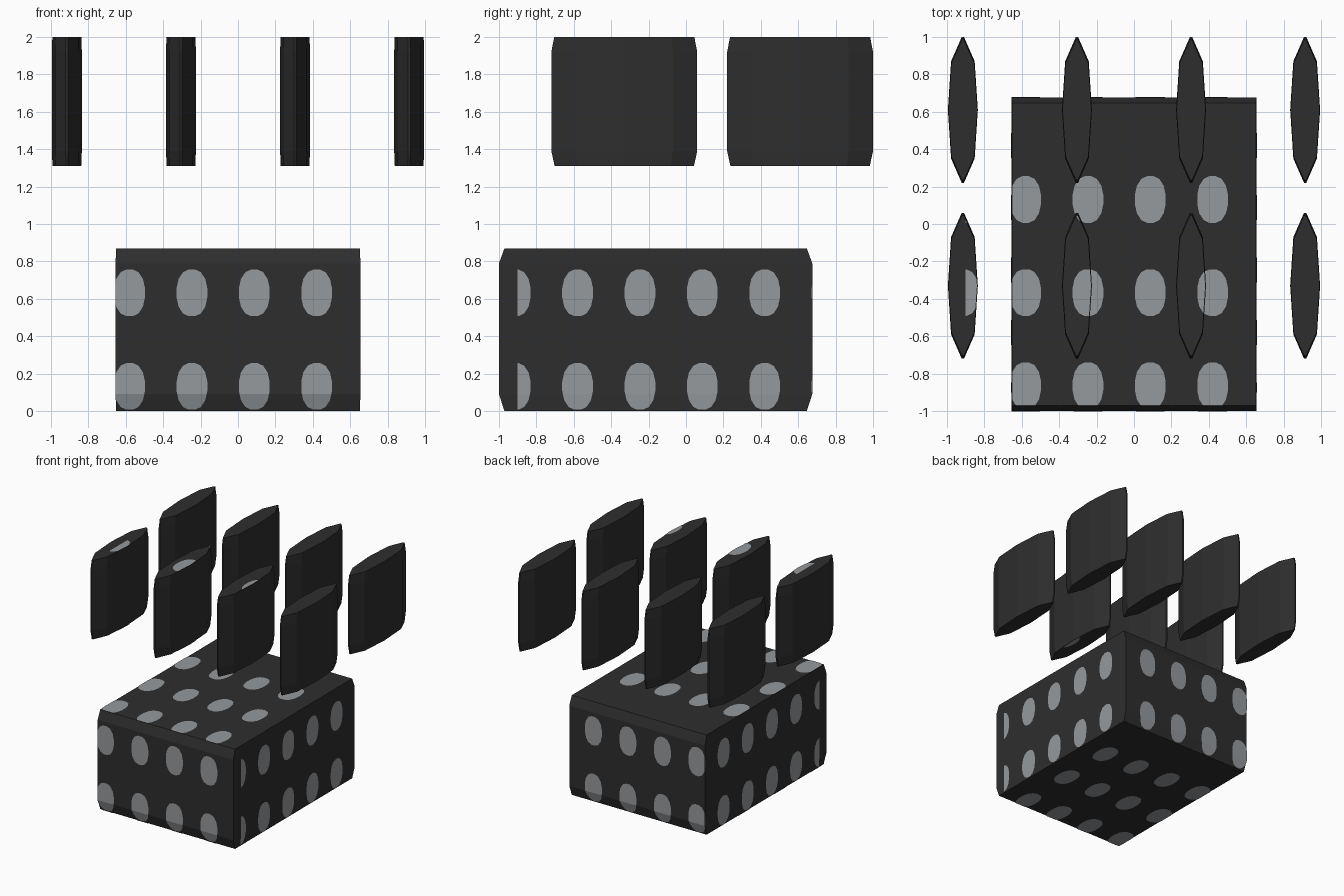
import bpy, bmesh, math
from mathutils import Vector

if "Cube" in bpy.data.objects:
    bpy.data.objects.remove(bpy.data.objects["Cube"])


def material(name, rgb):
    m = bpy.data.materials.new(name)
    m.diffuse_color = (*rgb, 1)
    m.use_nodes = True
    m.node_tree.nodes["Principled BSDF"].inputs["Base Color"].default_value = m.diffuse_color
    return m


dark = material("charcoal", (0.027, 0.027, 0.027))
grey = material("pale_grey", (0.30, 0.32, 0.335))


def finish(name, bm, mat):
    me = bpy.data.meshes.new(name)
    bm.to_mesh(me)
    me.materials.append(mat)
    ob = bpy.data.objects.new(name, me)
    bpy.context.collection.objects.link(ob)
    return ob


def prism(name, outline, centre, rings):
    """Stack scaled copies of a plan outline; rings are (z, x scale, y scale)."""
    bm = bmesh.new()
    loops = [[bm.verts.new((centre[0] + x * sx, centre[1] + y * sy, z)) for x, y in outline]
             for z, sx, sy in rings]
    n = len(outline)
    for a, b in zip(loops, loops[1:]):
        for i in range(n):
            j = (i + 1) % n
            bm.faces.new((a[i], a[j], b[j], b[i]))
    bm.faces.new(loops[-1])
    bm.faces.new(loops[0][::-1])
    bmesh.ops.recalc_face_normals(bm, faces=bm.faces)
    ob = finish(name, bm, dark)
    bm.free()
    return ob


# Chamfered body block
box = [(-0.655, -0.8375), (0.655, -0.8375), (0.655, 0.8375), (-0.655, 0.8375)]
body = prism("body", box, (0, -0.1625),
             [(0, 0.994, 0.965), (0.09, 1, 1), (0.79, 1, 1), (0.87, 0.994, 0.965)])

# Eight upright lens-shaped blades above the body
lens = [(0.006, -0.39), (0.063, -0.26), (0.08, 0), (0.063, 0.26), (0.006, 0.39)]
lens += [(-x, y) for x, y in reversed(lens)]
blades = []
for y in (-0.33, 0.61):
    for x in (-0.915, -0.305, 0.305, 0.915):
        blades.append(prism("blade", lens, (x, y),
                            [(1.31, 0.96, 0.955), (1.39, 1, 1), (1.92, 1, 1), (2.0, 0.97, 0.96)]))

# Rounded spot outline
spot = []
for k in range(16):
    a = math.tau * (k + 0.5) / 16
    spot.append((max(-0.082, min(0.082, 0.086 * math.cos(a))),
                 max(-0.125, min(0.125, 0.133 * math.sin(a)))))


def add_spots(source, out, axis, u_axis, v_axis, us, vs):
    """Trim the source surface to each spot and lift the patch slightly."""
    for cu in us:
        for cv in vs:
            bm = bmesh.new()
            bm.from_mesh(source.data)
            bm.normal_update()
            # keep only surfaces facing along the chosen axis
            off = [f for f in bm.faces if abs(f.normal[axis]) < 0.75]
            bmesh.ops.delete(bm, geom=off, context='FACES')
            cuts = []
            for (u0, v0), (u1, v1) in zip(spot, spot[1:] + spot[:1]):
                cuts.append((cu + u0, cv + v0, v1 - v0, u0 - u1))
            cuts.append((-0.9, 0, -1, 0))
            for pu, pv, nu, nv in cuts:
                p, nrm = Vector((0, 0, 0)), Vector((0, 0, 0))
                p[u_axis], p[v_axis], nrm[u_axis], nrm[v_axis] = pu, pv, nu, nv
                if nrm.length < 1e-6:
                    continue
                bmesh.ops.bisect_plane(bm, geom=bm.verts[:] + bm.edges[:] + bm.faces[:],
                                       plane_co=p, plane_no=nrm.normalized(), clear_outer=True)
            bm.normal_update()
            for f in bm.faces:
                n = f.normal
                side = math.copysign(1, n[axis])
                for v in f.verts:
                    v.tag = side > 0
            for v in bm.verts:
                v.co[axis] += 0.003 if v.tag else -0.003
            me = bpy.data.meshes.new("tmp")
            bm.to_mesh(me)
            out.from_mesh(me)
            bpy.data.meshes.remove(me)
            bm.free()


cols = [-0.913 + i / 3 for i in range(6)]
low_high = [0.132, 0.632]
rows = [-0.865, -0.367, 0.131]

# Spots on the body: front/back, sides, top/bottom
bm = bmesh.new()
add_spots(body, bm, 1, 0, 2, cols[1:5], low_high)
add_spots(body, bm, 0, 1, 2, cols, low_high)
add_spots(body, bm, 2, 0, 1, cols[1:5], rows)
finish("body_spots", bm, grey)
bm.free()

# Spots falling on the ends of the blades
bm = bmesh.new()
for b in blades:
    add_spots(b, bm, 2, 0, 1, cols[:5], rows)
finish("blade_spots", bm, grey)
bm.free()
